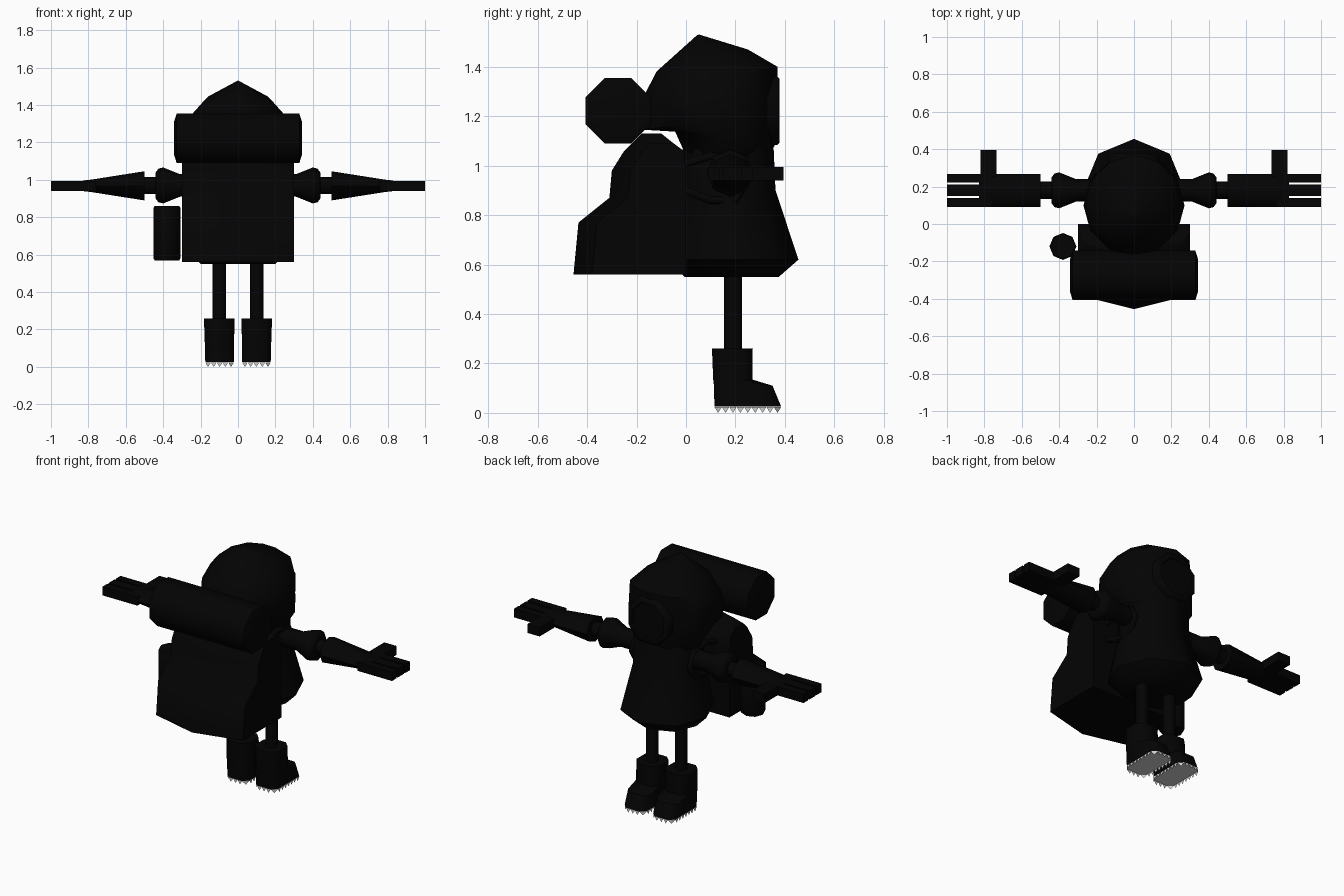
import bpy, bmesh, math
from mathutils import Vector

if "Cube" in bpy.data.objects:
    bpy.data.objects.remove(bpy.data.objects["Cube"])


def material(name, value):
    m = bpy.data.materials.new(name)
    m.use_nodes = True
    color = (value, value, value, 1)
    m.diffuse_color = color
    m.node_tree.nodes["Principled BSDF"].inputs["Base Color"].default_value = color
    return m


black = material("black cloth", 0.001)
grey = material("grey metal", 0.62)


def finish(name, bm, mat=black, mirror=False, smooth=True):
    bmesh.ops.recalc_face_normals(bm, faces=bm.faces)
    me = bpy.data.meshes.new(name)
    bm.to_mesh(me)
    bm.free()
    ob = bpy.data.objects.new(name, me)
    bpy.context.collection.objects.link(ob)
    me.materials.append(mat)
    if mirror:
        ob.modifiers.new("Mirror", "MIRROR")
    if smooth:
        bpy.ops.object.select_all(action="DESELECT")
        bpy.context.view_layer.objects.active = ob
        ob.select_set(True)
        bpy.ops.object.shade_smooth_by_angle(angle=math.radians(50))
    return ob


def loft(name, rings, **options):
    """Skin a stack of point rings and cap both ends."""
    bm = bmesh.new()
    loops = [[bm.verts.new(p) for p in ring] for ring in rings]
    n = len(loops[0])
    for a, b in zip(loops, loops[1:]):
        for i in range(n):
            j = (i + 1) % n
            bm.faces.new((a[i], a[j], b[j], b[i]))
    bm.faces.new(loops[0])
    bm.faces.new(loops[-1])
    return finish(name, bm, **options)


def circle(n=8, turn=0.0):
    angles = [2 * math.pi * (i + turn) / n for i in range(n)]
    return [(math.cos(a), math.sin(a)) for a in angles]


def upright(z, rx, ry, cx, cy):
    return [(cx + rx * u, cy + ry * v, z) for u, v in circle()]


def tilted(rx, back, front):
    """Ring spanning from a rear (y, z) point to a front (y, z) point."""
    (yb, zb), (yf, zf) = back, front
    return [(rx * u, yb + (yf - yb) * (1 + v) / 2, zb + (zf - zb) * (1 + v) / 2)
            for u, v in circle(12)]


def across(x, ry, rz, cy, cz, turn=0.0):
    return [(x, cy + ry * u, cz + rz * v) for u, v in circle(8, turn)]


def box(name, x0, x1, y0, y1, z0, z1):
    rings = [[(x, y0, z0), (x, y1, z0), (x, y1, z1), (x, y0, z1)] for x in (x0, x1)]
    return loft(name, rings, mirror=True, smooth=False)


def long_octagon(z, x0, x1, y0, y1, c):
    return [(x0 + c, y0, z), (x1 - c, y0, z), (x1, y0 + c, z), (x1, y1 - c, z),
            (x1 - c, y1, z), (x0 + c, y1, z), (x0, y1 - c, z), (x0, y0 + c, z)]


# Coat, with its neck rising into the hood
coat = [(0.55, 0.2, 0.19, 0.185), (0.62, 0.27, 0.27, 0.185), (0.9, 0.215, 0.19, 0.172),
        (1.06, 0.215, 0.185, 0.17), (1.1, 0.2, 0.175, 0.17)]
loft("coat", [upright(z, rx, ry, 0, cy) for z, rx, ry, cy in coat])

# Hooded head, leaning back
loft("head", [
    tilted(0.004, (0.046, 1.529), (0.054, 1.53)),
    tilted(0.18, (-0.12, 1.38), (0.25, 1.47)),
    tilted(0.258, (-0.173, 1.275), (0.37, 1.4)),
    tilted(0.27, (-0.17, 1.145), (0.368, 1.22)),
    tilted(0.245, (-0.045, 1.14), (0.358, 1.08)),
    tilted(0.2, (0.0, 1.04), (0.33, 1.03))])

# Face opening: low raised rim round a flush centre
rim = [(0.3, 0.15), (0.368, 0.15), (0.378, 0.14), (0.378, 0.118), (0.37, 0.112)]
loft("face_rim", [[(r * u, y, 1.222 + r * v) for u, v in circle(8, 0.5)] for y, r in rim])

# Backpack, pointed along its rear centre line
pack = [(0.56, -0.455, 0.0), (0.77, -0.435, 0.0), (0.87, -0.31, 0.0), (0.98, -0.3, 0.0),
        (1.06, -0.25, -0.01), (1.09, -0.22, -0.05), (1.13, -0.18, -0.1)]
rings = []
for z, back, front in pack:
    w = 0.3 if z < 1.1 else 0.25
    side = min(back + 0.075, front - 0.01)
    rings.append([(w, front, z), (w, side, z), (0, back, z), (-w, side, z), (-w, front, z)])
loft("backpack", rings)

# Bedroll lying across the top of the pack
roll = [(-0.342, 0.095), (-0.328, 0.143), (0.328, 0.143), (0.342, 0.095)]
loft("bedroll", [across(x, r, r, -0.275, 1.222, 0.5) for x, r in roll])

# Flask hanging at one side
flask = [(0.57, 0.066), (0.58, 0.072), (0.85, 0.072), (0.86, 0.066)]
loft("flask", [upright(z, r, r, -0.38, -0.12) for z, r in flask])

# Shoulder straps looping round the arms
for name, s in (("left", 1), ("right", -1)):
    cu = bpy.data.curves.new(name + "_strap", "CURVE")
    cu.dimensions = "3D"
    cu.bevel_depth = 0.018
    cu.bevel_resolution = 1
    path = [(-0.03, 1.0), (0.1, 1.04), (0.21, 1.02), (0.25, 0.94), (0.2, 0.86),
            (0.1, 0.86), (-0.03, 0.91)]
    sp = cu.splines.new("POLY")
    sp.points.add(len(path) - 1)
    for p, (y, z) in zip(sp.points, path):
        p.co = (s * 0.2, y, z, 1)
    cu.materials.append(black)
    ob = bpy.data.objects.new(name + "_strap", cu)
    bpy.context.collection.objects.link(ob)

# Sleeves with a flared cuff
sleeve = [(0.1, 0.06), (0.31, 0.06), (0.4, 0.096), (0.425, 0.09), (0.44, 0.07),
          (0.44, 0.046), (0.52, 0.046)]
loft("sleeves", [across(x, r, r, 0.18, 0.97) for x, r in sleeve], mirror=True)

# Gauntlets flattening into the hands
glove = [(0.5, 0.088, 0.078), (0.78, 0.088, 0.034), (0.83, 0.088, 0.028)]
loft("gauntlets", [across(x, ry, rz, 0.18, 0.968) for x, ry, rz in glove], mirror=True)
box("palms", 0.76, 0.83, 0.092, 0.268, 0.94, 0.995)
for name, y0, y1 in (("outer", 0.092, 0.138), ("middle", 0.15, 0.21), ("inner", 0.222, 0.268)):
    box(name + "_fingers", 0.82, 1.0, y0, y1, 0.94, 0.995)
box("thumbs", 0.735, 0.82, 0.25, 0.395, 0.94, 0.995)

# Legs
loft("legs", [upright(z, 0.036, 0.036, 0.1, 0.19) for z in (0.2, 0.58)], mirror=True)

# Boots: shaft running down into a long toe
boot = [(0.025, 0.022, 0.175, 0.115, 0.385, 0.03), (0.11, 0.022, 0.176, 0.113, 0.35, 0.03),
        (0.135, 0.021, 0.178, 0.11, 0.268, 0.03), (0.26, 0.018, 0.182, 0.105, 0.27, 0.04)]
loft("boots", [long_octagon(*b) for b in boot], mirror=True)

# Metal soles with a row of teeth round the edge
outline = [Vector(p) for p in long_octagon(0.024, 0.022, 0.175, 0.115, 0.385, 0.03)]
bm = bmesh.new()
bm.faces.new([bm.verts.new(p) for p in outline])
for a, b in zip(outline, outline[1:] + outline[:1]):
    count = max(1, round((b - a).length / 0.03))
    for i in range(count):
        left, right = a.lerp(b, i / count), a.lerp(b, (i + 1) / count)
        tip = (left + right) / 2 - Vector((0, 0, 0.024))
        bm.faces.new([bm.verts.new(p) for p in (left, right, tip)])
finish("toothed_soles", bm, mat=grey, mirror=True, smooth=False)
